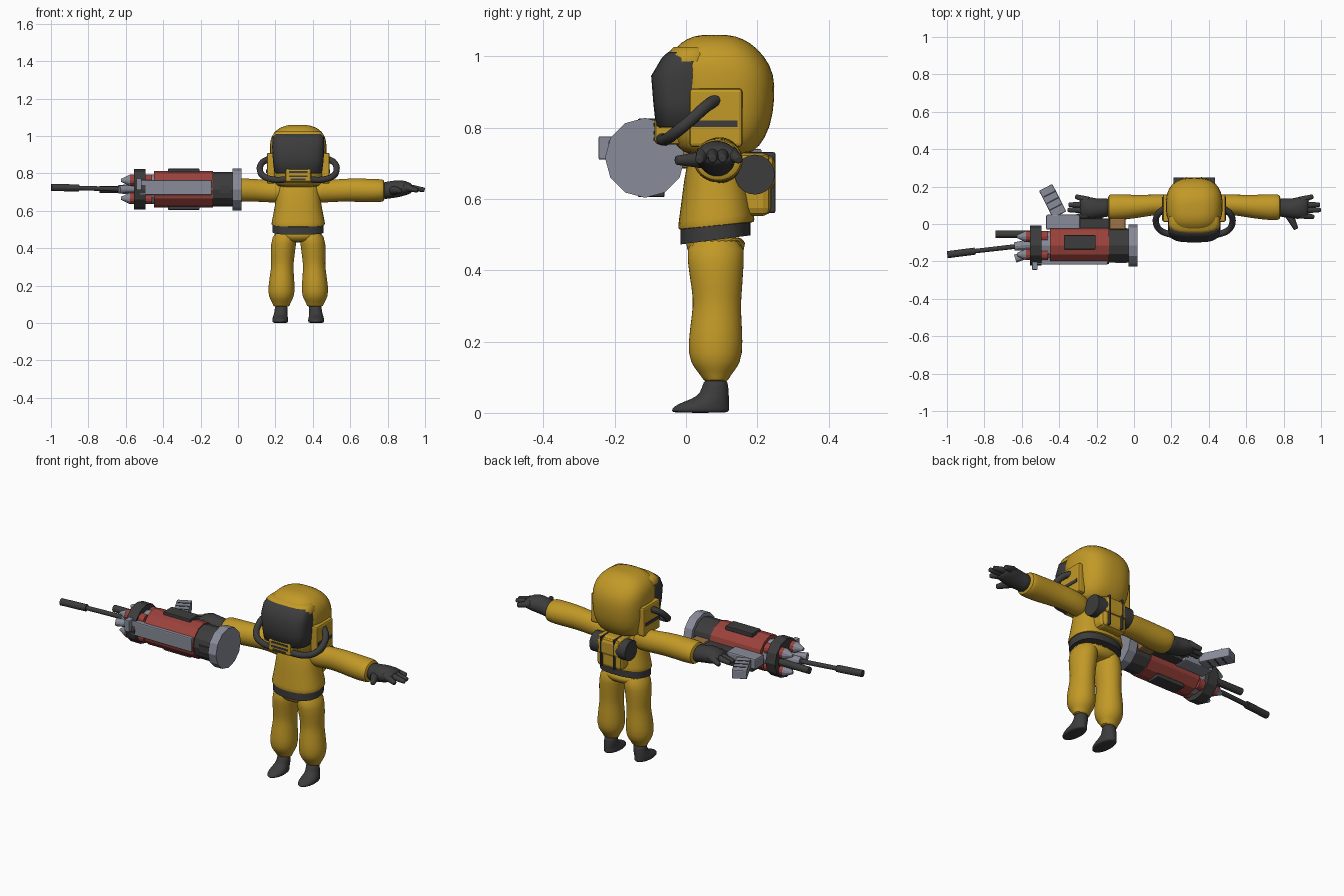
import bpy, bmesh, math
from mathutils import Vector, Matrix

if "Cube" in bpy.data.objects:
    bpy.data.objects.remove(bpy.data.objects["Cube"], do_unlink=True)

CX = 0.322            # body centre line
GY, GZ = -0.115, 0.715  # launcher axis


def material(name, r, g, b):
    m = bpy.data.materials.new(name)
    m.use_nodes = True
    m.diffuse_color = (r, g, b, 1)
    m.node_tree.nodes["Principled BSDF"].inputs["Base Color"].default_value = (r, g, b, 1)
    return m


YELLOW = material("suit_yellow", 0.54, 0.32, 0.02)
DARK = material("rubber_dark", 0.045, 0.045, 0.045)
RED = material("casing_red", 0.33, 0.055, 0.045)
STEEL = material("light_steel", 0.25, 0.26, 0.32)
BROWN = material("grip_brown", 0.33, 0.17, 0.06)


def finish(name, bm, mat, x=0, mirror=False, sub=0, smooth=None, bevel=0):
    bmesh.ops.recalc_face_normals(bm, faces=bm.faces)
    me = bpy.data.meshes.new(name)
    bm.to_mesh(me)
    bm.free()
    me.materials.append(mat)
    if smooth:
        me.shade_smooth()
        me.set_sharp_from_angle(angle=math.radians(smooth))
    ob = bpy.data.objects.new(name, me)
    ob.location.x = x
    bpy.context.collection.objects.link(ob)
    if mirror:
        ob.modifiers.new("Mirror", 'MIRROR').use_mirror_merge = False
    if bevel:
        b = ob.modifiers.new("Bevel", 'BEVEL')
        b.width, b.segments = bevel, 2
    if sub:
        s = ob.modifiers.new("Subdivision", 'SUBSURF')
        s.levels = s.render_levels = sub
    return ob


def loft(name, rings, mat, axis='z', n=20, power=2, tilt=0, **kw):
    """Rings are (position, centre a, centre b, radius a, radius b) along an axis."""
    bm = bmesh.new()
    loops = []
    for pos, ca, cb, ra, rb in rings:
        loop = []
        for i in range(n):
            t = 2 * math.pi * (i + 0.5) / n
            c, s = math.cos(t), math.sin(t)
            a = ra * math.copysign(abs(c) ** (2 / power), c)
            b = rb * math.copysign(abs(s) ** (2 / power), s)
            p = pos + tilt * b
            co = (ca + a, cb + b, p) if axis == 'z' else (p, ca + a, cb + b)
            loop.append(bm.verts.new(co))
        loops.append(loop)
    for l0, l1 in zip(loops, loops[1:]):
        for i in range(n):
            j = (i + 1) % n
            bm.faces.new((l0[i], l0[j], l1[j], l1[i]))
    bm.faces.new(loops[0])
    bm.faces.new(loops[-1])
    return finish(name, bm, mat, **kw)


def box(name, lo, hi, mat, turn=0, **kw):
    lo, hi = Vector(lo), Vector(hi)
    mid = (lo + hi) / 2
    m = Matrix.Translation(mid) @ Matrix.Rotation(math.radians(turn), 4, 'Z') @ Matrix.Diagonal((*(hi - lo), 1))
    bm = bmesh.new()
    bmesh.ops.create_cube(bm, size=1, matrix=m)
    return finish(name, bm, mat, **kw)


def rod(name, p0, p1, r0, r1, mat, n=12, **kw):
    p0, p1 = Vector(p0), Vector(p1)
    d = p1 - p0
    m = Matrix.Translation((p0 + p1) / 2) @ d.to_track_quat('Z', 'Y').to_matrix().to_4x4()
    bm = bmesh.new()
    bmesh.ops.create_cone(bm, cap_ends=True, segments=n, radius1=r0, radius2=r1,
                          depth=d.length, matrix=m)
    return finish(name, bm, mat, **kw)


body = dict(x=CX, smooth=60)
pair = dict(x=CX, smooth=60, mirror=True)

# Helmet, visor and breathing gear
loft("helmet", [(.72, 0, .09, .10, .085), (.745, 0, .088, .13, .118), (.80, 0, .096, .147, .143),
                (.88, 0, .10, .152, .15), (.95, 0, .099, .154, .15), (1.0, 0, .087, .146, .135),
                (1.04, 0, .082, .112, .098), (1.057, 0, .08, .065, .058), (1.06, 0, .08, .03, .027)],
     YELLOW, power=2.6, n=24, sub=1, **body)
loft("visor", [(.80, 0, -.01, .118, .068), (.805, 0, -.01, .128, .075), (.87, 0, -.01, .136, .082),
               (.945, 0, -.01, .14, .088), (.995, 0, -.01, .136, .058), (1.012, 0, -.01, .122, .04)],
     DARK, power=3.4, n=28, **body)
loft("helmet_brow", [(.985, 0, .01, .14, .06), (1.005, 0, .01, .138, .065), (1.025, 0, .015, .12, .05)],
     YELLOW, power=3, **body)
box("mouthpiece", (-.07, -.088, .752), (.07, .02, .828), YELLOW, bevel=.012, x=CX)
for z, w in ((.808, .05), (.785, .05), (.767, .04)):
    box("mouthpiece_slit", (-w, -.091, z - .005), (w, -.084, z + .005), DARK, x=CX)
box("ear_panel", (.125, .01, .745), (.168, .158, .91), YELLOW, bevel=.01, x=CX, mirror=True)
box("ear_stripe", (.163, .02, .802), (.171, .145, .82), DARK, x=CX, mirror=True)

cu = bpy.data.curves.new("air_hose", 'CURVE')
cu.dimensions = '3D'
cu.bevel_depth, cu.bevel_resolution, cu.use_fill_caps = .017, 3, True
path = [(.155, .085, .878), (.192, .055, .858), (.205, .015, .822), (.185, -.03, .785),
        (.13, -.055, .767), (.06, -.068, .767)]
sp = cu.splines.new('BEZIER')
sp.bezier_points.add(len(path) - 1)
for bp, co in zip(sp.bezier_points, path):
    bp.co = co
    bp.handle_left_type = bp.handle_right_type = 'AUTO'
cu.materials.append(DARK)
hose = bpy.data.objects.new("air_hose", cu)
hose.location.x = CX
bpy.context.collection.objects.link(hose)
hose.modifiers.new("Mirror", 'MIRROR')

# Torso, belt and hips
loft("jacket", [(.525, 0, .085, .13, .095), (.522, 0, .085, .146, .109), (.54, 0, .085, .144, .108),
                (.60, 0, .085, .131, .099), (.66, 0, .083, .121, .09), (.72, 0, .085, .115, .08),
                (.755, 0, .088, .095, .07), (.775, 0, .09, .06, .05)],
     YELLOW, power=2.4, tilt=.1, sub=1, **body)
loft("belt", [(.485, 0, .083, .137, .099), (.527, 0, .083, .137, .099)],
     DARK, power=2.4, tilt=.13, n=28, **body)
loft("hips", [(.43, 0, .083, .07, .06), (.455, 0, .083, .118, .082), (.50, 0, .083, .132, .093)],
     YELLOW, power=2.4, sub=1, **body)

# Legs and boots
loft("trouser_leg", [(.50, .066, .083, .064, .084), (.42, .08, .083, .069, .08), (.345, .084, .087, .063, .071),
                     (.30, .085, .087, .059, .067), (.24, .088, .084, .067, .074), (.16, .09, .082, .074, .079),
                     (.125, .09, .083, .06, .06), (.105, .09, .083, .047, .042), (.09, .09, .084, .045, .035),
                     (.088, .09, .084, .03, .025)], YELLOW, sub=1, **pair)
loft("boot", [(0, .096, .04, .036, .076), (.004, .096, .04, .043, .082), (.018, .096, .042, .044, .08),
              (.032, .096, .058, .04, .063), (.046, .094, .077, .037, .044), (.07, .091, .082, .035, .037),
              (.1, .09, .084, .035, .033)], DARK, sub=1, **pair)

# Arms and gloves
loft("sleeve", [(.07, .09, .70, .055, .055), (.13, .10, .703, .056, .061), (.2, .105, .708, .055, .06),
                (.28, .095, .712, .06, .063), (.38, .09, .708, .069, .064), (.44, .09, .708, .071, .062),
                (.458, .09, .708, .066, .058), (.462, .09, .708, .05, .045)],
     YELLOW, axis='x', sub=1, **pair)
loft("glove", [(.44, .09, .705, .054, .05), (.49, .085, .712, .05, .046), (.53, .082, .718, .056, .048),
               (.575, .088, .722, .062, .04), (.605, .09, .72, .056, .026), (.612, .09, .72, .04, .015)],
     DARK, axis='x', n=16, sub=1, **pair)
for name, y0, tip in (("index_finger", .05, (.64, .037, .708)), ("middle_finger", .075, (.676, .075, .712)),
                      ("ring_finger", .102, (.672, .103, .712)), ("little_finger", .125, (.635, .148, .71))):
    rod(name, (.565, y0, .728), tip, .022, .012, DARK, n=10, bevel=.006, **pair)
rod("thumb", (.50, .065, .71), (.545, -.028, .708), .028, .013, DARK, n=10, bevel=.006, **pair)

# Back pack with rolled bundle
rod("bed_roll", (-.112, .193, .668), (.112, .193, .668), .056, .056, DARK, n=20, **body)
box("pack", (-.078, .12, .552), (.078, .238, .728), YELLOW, bevel=.022, x=CX)
box("pack_flap", (-.07, .15, .625), (.07, .249, .722), YELLOW, bevel=.02, x=CX)
box("pack_strap", (.034, .14, .56), (.046, .251, .731), DARK, bevel=.01, x=CX, mirror=True)


# Launcher drum: stacked faceted sections
def drum(name, x0, x1, r, mat, n=12):
    rod(name, (x0, GY, GZ), (x1, GY, GZ), r, r, mat, n=n)


drum("rear_cap", -.03, .02, .112, STEEL)
drum("rear_sleeve", -.14, -.03, .092, DARK)
drum("casing", -.45, -.135, .098, RED)
drum("front_collar", -.50, -.45, .078, STEEL)
drum("front_ring", -.555, -.495, .108, DARK)
for side in (1, -1):
    z = GZ + side * .098
    box("casing_plate", (-.375, -.135, z - .012), (-.205, -.06, z + .012), DARK, bevel=.004)
box("rear_band", (-.1, GY - .094, GZ - .02), (-.04, GY + .094, GZ + .02), DARK)
box("side_rail", (-.53, -.217, .685), (-.14, -.18, .765), STEEL, bevel=.006)
box("rail_tab", (-.545, -.245, .71), (-.515, -.2, .775), STEEL, bevel=.004)

# Rockets around the muzzle
for k in range(4):
    a = math.radians(45 + 90 * k)
    y, z = GY + .068 * math.cos(a), GZ + .068 * math.sin(a)
    rod("rocket_body", (-.46, y, z), (-.58, y, z), .03, .03, RED)
    rod("rocket_tip", (-.578, y, z), (-.625, y, z), .031, .008, STEEL)

# Barrels
rod("main_barrel", (-.5, -.105, .712), (-.86, -.146, .722), .013, .012, DARK)
rod("muzzle", (-.85, -.145, .722), (-.998, -.164, .725), .019, .019, DARK)
rod("barrel_socket", (-.55, -.11, .713), (-.64, -.12, .716), .03, .022, STEEL)
rod("second_barrel", (-.5, -.055, .715), (-.74, -.055, .715), .019, .019, DARK)
rod("front_lug", (-.55, -.16, .715), (-.635, -.185, .715), .018, .022, STEEL)

# Receiver, magazine and grips
box("receiver", (-.47, -.03, .685), (-.29, .05, .745), STEEL, bevel=.008)
box("magazine", (-.475, .04, .69), (-.395, .205, .74), STEEL, turn=27, bevel=.006)
for y in (.09, .125, .16):
    s = (.125 - y) * .46
    box("magazine_band", (-.47 + s, y - .004, .688), (-.40 + s, y + .004, .742), DARK, turn=27)
box("handle_bar", (-.33, -.03, .69), (-.13, .03, .735), DARK, bevel=.008)
box("stock_grip", (-.13, -.03, .685), (-.045, .032, .74), BROWN, bevel=.008)
